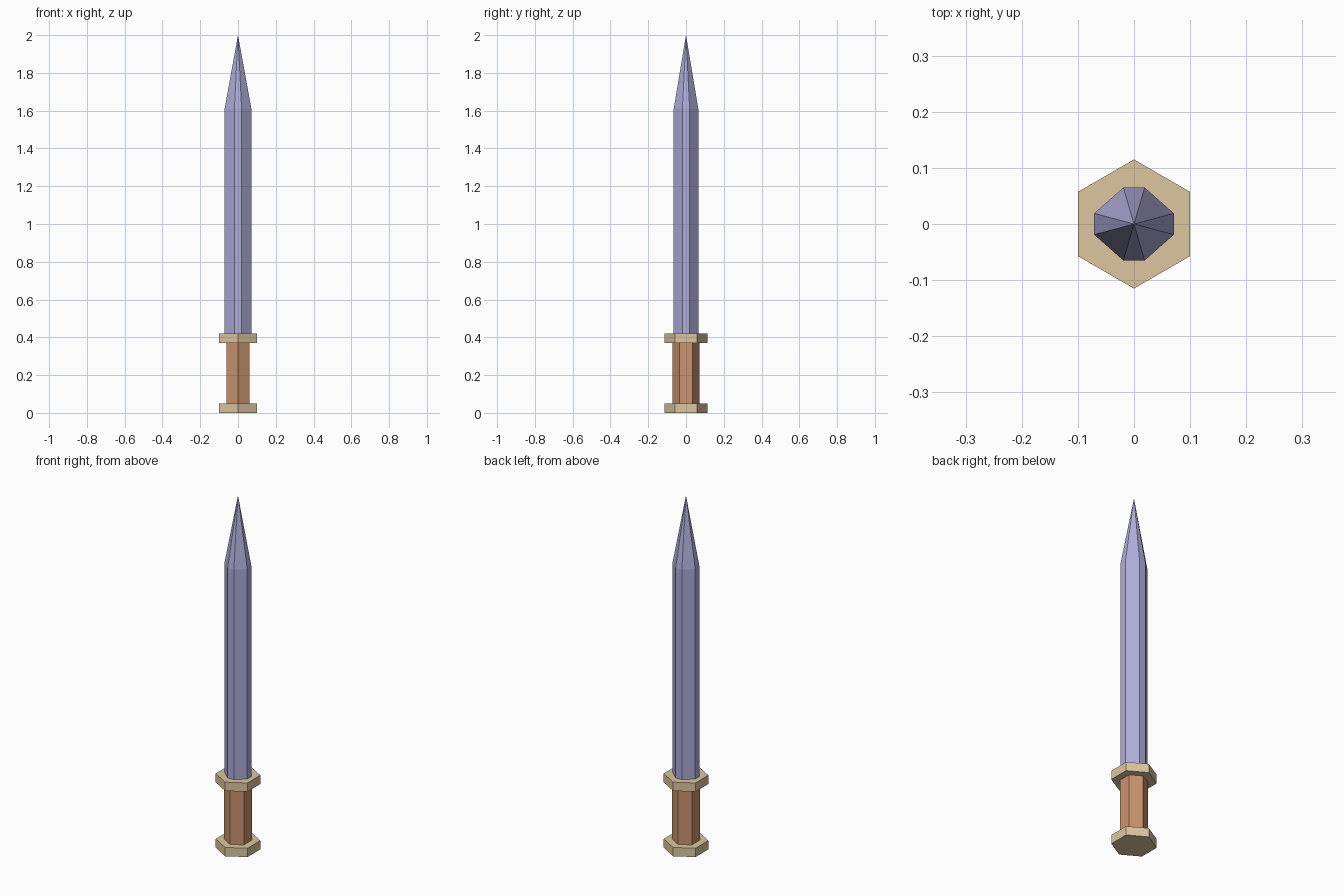
import bpy
import bmesh
from math import sin, cos, tau

cube = bpy.data.objects.get("Cube")
if cube:
    bpy.data.objects.remove(cube, do_unlink=True)


def make_material(name, colour):
    mat = bpy.data.materials.new(name)
    mat.use_nodes = True
    mat.diffuse_color = (*colour, 1)
    mat.node_tree.nodes["Principled BSDF"].inputs["Base Color"].default_value = (*colour, 1)
    return mat


def make_prism(name, outline, bottom, top, mat, tip=None):
    """Extrude an outline upward; end in a point if a tip height is given."""
    bm = bmesh.new()
    low, high = [[bm.verts.new((x, y, z)) for x, y in outline] for z in (bottom, top)]
    bm.faces.new(low[::-1])
    apex = bm.verts.new((0, 0, tip)) if tip else None
    if not tip:
        bm.faces.new(high)
    for i in range(len(outline)):
        j = (i + 1) % len(outline)
        bm.faces.new((low[i], low[j], high[j], high[i]))
        if tip:
            bm.faces.new((high[i], high[j], apex))
    bmesh.ops.recalc_face_normals(bm, faces=bm.faces)
    mesh = bpy.data.meshes.new(name)
    bm.to_mesh(mesh)
    bm.free()
    mesh.materials.append(mat)
    obj = bpy.data.objects.new(name, mesh)
    bpy.context.collection.objects.link(obj)
    return obj


def hexagon(radius):
    # Corners point to the front and back
    return [(radius * sin(-tau * i / 6), radius * cos(tau * i / 6)) for i in range(6)]


steel = make_material("lavender steel", (0.434, 0.413, 0.694))
wood = make_material("brown wood", (0.591, 0.292, 0.153))
brass = make_material("pale brass", (0.72, 0.565, 0.35))

# Hilt: pommel, grip and guard
make_prism("pommel", hexagon(0.115), 0, 0.05, brass)
make_prism("grip", hexagon(0.071), 0.05, 0.37, wood)
make_prism("guard", hexagon(0.115), 0.37, 0.42, brass)

# Blade: narrow flats on the axes, wide bevels between, pointed end
half_x, half_y, flat = 0.071, 0.065, 0.019
quarter = [(half_x, flat), (flat, half_y)]
half = quarter + [(-x, y) for x, y in reversed(quarter)]
outline = half + [(-x, -y) for x, y in half]
make_prism("blade", outline, 0.42, 1.61, steel, tip=2)
